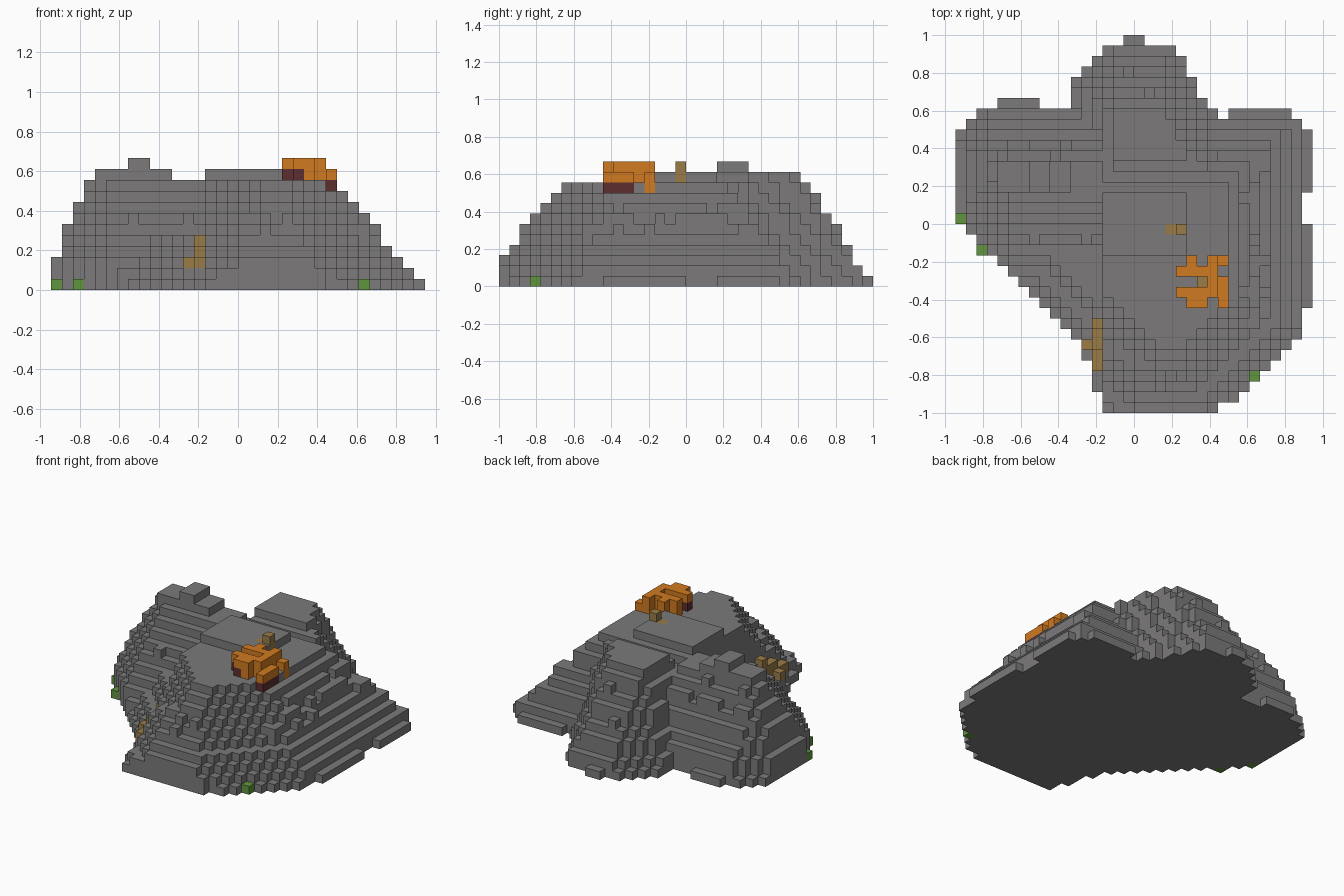
import bpy
import math

V = 2 / 36  # edge length of one block

if "Cube" in bpy.data.objects:
    bpy.data.objects.remove(bpy.data.objects["Cube"], do_unlink=True)


def material(name, rgb):
    m = bpy.data.materials.new(name)
    m.use_nodes = True
    m.diffuse_color = (*rgb, 1)
    bsdf = next(n for n in m.node_tree.nodes if n.type == "BSDF_PRINCIPLED")
    bsdf.inputs["Base Color"].default_value = (*rgb, 1)
    bsdf.inputs["Roughness"].default_value = 0.9
    return m


stone = material("stone grey", (0.2, 0.195, 0.198))
orange = material("flame orange", (0.64, 0.195, 0.015))
red = material("ember dark red", (0.11, 0.026, 0.03))
tan = material("wood tan", (0.32, 0.2, 0.062))
green = material("moss green", (0.12, 0.3, 0.047))


# Each mound is the lowest of several sloping planes, in block units
def left_peak(i, j):
    if not -17 <= i <= -4 or j > 11 or i + j < -17:
        return 0
    if j == 11 and not -13 <= i <= -10:
        return 0
    return min(11, 3.5 + 2.3 * (i + 17), 1 + 1.9 * (25 - j + i), 1 + 1.7 * (11 - j),
               3 + 1.1 * (i + j + 17), 11 - 0.4 * (i + 7), 4.5 + 0.95 * (j + 4))


def back_mound(i, j):
    right = 3.4 + 0.6 * (16 - j)
    if i < -6 or j - i > 19 or i > right or (j == 17 and not -1 <= i <= 0):
        return 0
    return min(11, 1 + 1.5 * (17 - j), 1 + 1.5 * (19 - j + i),
               2 + 2.4 * (i + 6), 1 + 2.2 * (right - i), 6 + (j - 1))


def main_ridge(i, j):
    if i < -3 or j < -18 or i - j > 26 or (j == -18 and i > 7):
        return 0
    if i == 16 and (j < -8 or 0 <= j <= 2):
        return 0
    if j > 10 or (j == 10 and not 9 <= i <= 14) or i + j > 24:
        return 0
    top = 11 if -3 <= j <= 2 and i < 5 else 10
    return min(top, 1 + 1.15 * (16 - i), 1 + 1.4 * (10 - j), 1 + 0.9 * (26 - i + j),
               3 + 1.25 * (j + 18), 1 + 0.8 * (i + j + 21))


def valley(i, j):
    near_branch = (i >= -5 and j >= -13) or (i >= -4 and j >= -16)
    if (i + j < -17 and not near_branch) or not -14 <= i <= -4 or j > 8:
        return 0
    return min(5, 1 + 0.85 * max(0, i + j + 17), 3 + 0.8 * (j + 18))


def height(i, j):
    h = max(f(i, j) for f in (left_peak, back_mound, main_ridge, valley))
    if h < 1:
        return 0
    if 5 < h < 9.6:  # ragged ledges
        h += 0.35 * math.sin(1.9 * i + 0.7 * j) * math.cos(1.3 * j - 0.6 * i)
    return int(h + 0.3)


# Stone terrain
cells = {}
for i in range(-17, 17):
    for j in range(-18, 18):
        for k in range(height(i, j)):
            cells[i, j, k] = "rock"

# Summit block on the left peak
for i in (-10, -9):
    for j in (3, 4, 5):
        cells[i, j, 11] = "rock"

# Fire: a hollowed bed of embers with flames above
bare = ((4, -8), (4, -6), (5, -6), (7, -8), (8, -5), (4, -4), (6, -4))
for i in range(4, 9):
    for j in range(-8, -3):
        for k in range(9, 12):
            cells.pop((i, j, k), None)
        cells[i, j, 8] = "rock"
        if (i, j) in bare:
            cells[i, j, 9] = "rock"
            continue
        cells[i, j, 9] = "embers" if j < -5 else "flames"
        if (i, j) == (6, -6):
            cells[i, j, 10] = "logs"
            continue
        cells[i, j, 10] = "embers" if i < 6 and j < -6 else "flames"
        if i < 8:
            cells[i, j, 11] = "flames"

# Wooden post and fallen branch
for i, j, k in ((3, -1, 10), (4, -1, 10), (4, -1, 11)):
    cells[i, j, k] = "logs"
for n, j in enumerate(range(-14, -9)):
    top = 3 + n // 2
    for k in range(6):
        cells.pop((-4, j, k), None)
        if k < top:
            cells[-4, j, k] = "logs" if k >= 2 else "rock"
for k in range(3):
    cells[-5, -12, k] = "logs" if k == 2 else "rock"

# Moss tufts along the foot
for i, j in ((-17, 0), (-15, -3), (11, -15)):
    for k in range(12):
        cells.pop((i, j, k), None)
    cells[i, j, 0] = "moss"


# Turn the exposed sides of blocks into a mesh
def block_mesh(name, kind, mat):
    verts, faces = {}, []
    for c in (c for c, t in cells.items() if t == kind):
        for axis in range(3):
            for side in (0, 1):
                near = list(c)
                near[axis] += 2 * side - 1
                if tuple(near) in cells:
                    continue
                a, b = (axis + 1) % 3, (axis + 2) % 3
                quad = []
                for da, db in ((0, 0), (1, 0), (1, 1), (0, 1)):
                    p = list(c)
                    p[axis] += side
                    p[a] += da
                    p[b] += db
                    quad.append(verts.setdefault(tuple(p), len(verts)))
                faces.append(quad if side else quad[::-1])
    mesh = bpy.data.meshes.new(name)
    mesh.from_pydata([(x * V, y * V, z * V) for x, y, z in verts], [], faces)
    mesh.materials.append(mat)
    bpy.context.collection.objects.link(bpy.data.objects.new(name, mesh))


block_mesh("rock_mound", "rock", stone)
block_mesh("flames", "flames", orange)
block_mesh("embers", "embers", red)
block_mesh("wooden_logs", "logs", tan)
block_mesh("moss_tufts", "moss", green)
